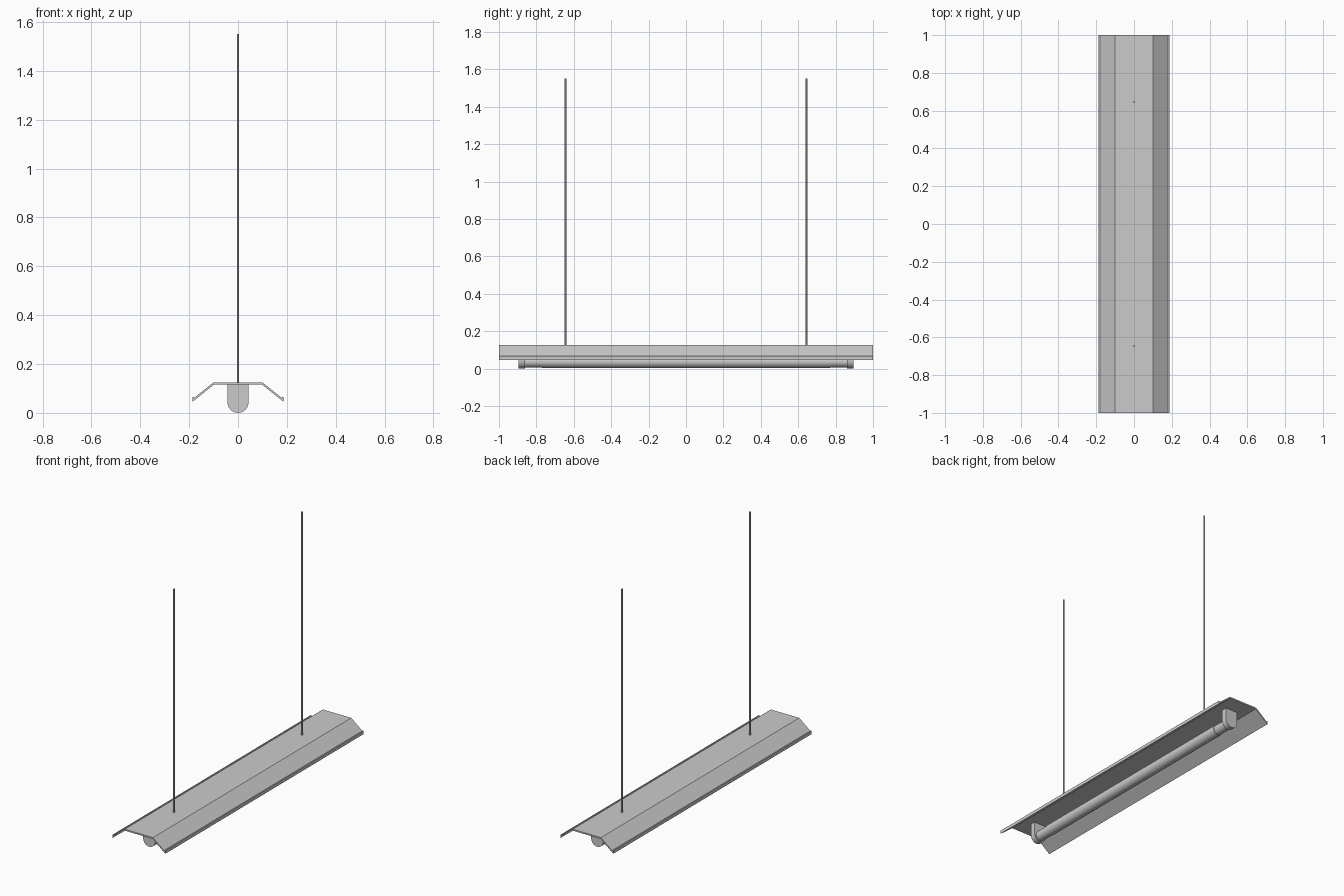
import bpy, bmesh, math
from mathutils import Matrix

if "Cube" in bpy.data.objects:
    bpy.data.objects.remove(bpy.data.objects["Cube"])


def extrude_y(name, pts, y0, y1):
    """Prism from an xz outline, running along y."""
    bm = bmesh.new()
    face = bm.faces.new([bm.verts.new((x, y0, z)) for x, z in pts])
    ext = bmesh.ops.extrude_face_region(bm, geom=[face])
    verts = [v for v in ext["geom"] if isinstance(v, bmesh.types.BMVert)]
    bmesh.ops.translate(bm, verts=verts, vec=(0, y1 - y0, 0))
    bmesh.ops.recalc_face_normals(bm, faces=bm.faces)
    return finish(name, bm)


def cylinder(name, radius, length, centre, along_y=False, sides=16):
    bm = bmesh.new()
    m = Matrix.Translation(centre)
    if along_y:
        m = m @ Matrix.Rotation(math.pi / 2, 4, 'X')
    bmesh.ops.create_cone(bm, cap_ends=True, segments=sides, radius1=radius,
                          radius2=radius, depth=length, matrix=m)
    return finish(name, bm, True)


def finish(name, bm, smooth=False):
    mesh = bpy.data.meshes.new(name)
    bm.to_mesh(mesh)
    bm.free()
    ob = bpy.data.objects.new(name, mesh)
    bpy.context.collection.objects.link(ob)
    if smooth:
        bpy.context.view_layer.objects.active = ob
        ob.select_set(True)
        bpy.ops.object.shade_smooth_by_angle(angle=math.radians(40))
        ob.select_set(False)
    return ob


# Folded reflector shade with small upturned lips
half = [(0.1, 0.125), (0.181, 0.06), (0.181, 0.066), (0.187, 0.066),
        (0.187, 0.045), (0.098, 0.116)]
outline = half + [(-x, z) for x, z in reversed(half)]
extrude_y("reflector_shade", outline, -1, 1)

# U-shaped lamp holders at both ends
arc = [(0.043 * math.cos(a), 0.043 + 0.043 * math.sin(a))
       for a in (math.pi + math.pi * i / 12 for i in range(13))]
holder = [(-0.043, 0.118)] + arc + [(0.043, 0.118)]
for s, label in ((-1, "front"), (1, "back")):
    extrude_y(label + "_lamp_holder", holder, s * 0.895, s * 0.86)
    # Metal end cap of the tube
    cylinder(label + "_tube_cap", 0.031, 0.1, (0, s * 0.815, 0.037), True)
    # Suspension rod
    cylinder(label + "_suspension_rod", 0.005, 1.43, (0, s * 0.645, 0.835), sides=8)

# Fluorescent tube
cylinder("tube", 0.034, 1.54, (0, 0, 0.037), True)
